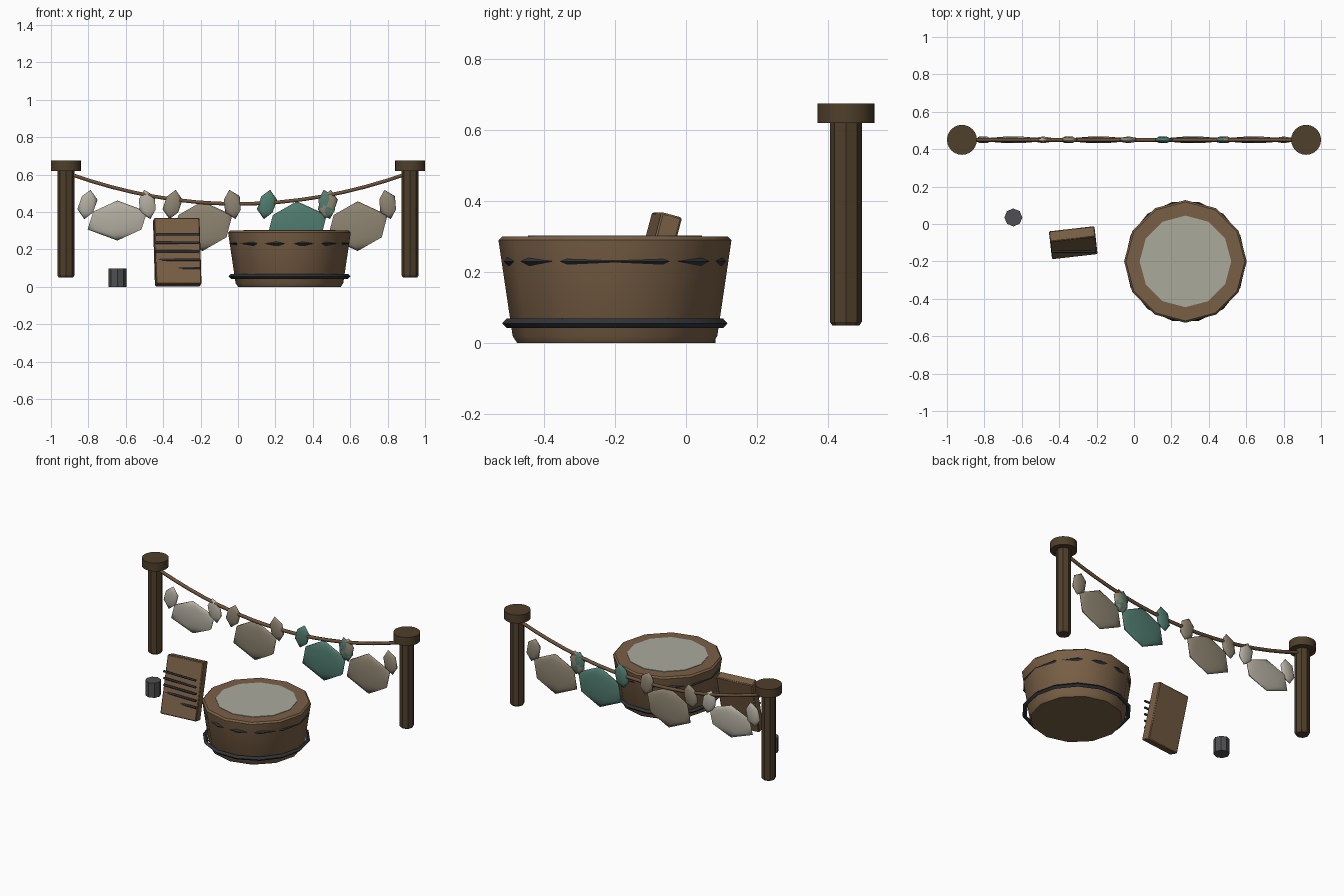
import bpy, math
from math import sin, cos, pi, radians
from mathutils import Vector

if "Cube" in bpy.data.objects:
    bpy.data.objects.remove(bpy.data.objects["Cube"])


def material(name, r, g, b):
    m = bpy.data.materials.new(name)
    m.use_nodes = True
    m.diffuse_color = (r, g, b, 1)
    m.node_tree.nodes["Principled BSDF"].inputs["Base Color"].default_value = (r, g, b, 1)
    return m


wood = material("tub wood", .19, .115, .06)
dark_wood = material("post wood", .078, .05, .024)
rope_brown = material("rope brown", .15, .085, .045)
iron = material("dark iron", .03, .034, .04)
grey = material("bucket grey", .08, .08, .085)
water_grey = material("water", .41, .40, .335)
pale = material("pale cloth", .46, .43, .36)
khaki = material("khaki cloth", .27, .23, .165)
teal = material("teal cloth", .08, .20, .16)


def finish(ob, name, mat, angle=40):
    ob.name = name
    ob.data.materials.append(mat)
    bpy.ops.object.select_all(action='DESELECT')
    ob.select_set(True)
    bpy.context.view_layer.objects.active = ob
    bpy.ops.object.shade_smooth_by_angle(angle=radians(angle))
    return ob


def lathe(name, profile, sides, centre, mat, angle=40):
    """Closed solid turned from (radius, height) points, bottom to top."""
    verts, faces = [], []
    for r, z in profile:
        for i in range(sides):
            a = 2 * pi * i / sides
            verts.append((r * cos(a), r * sin(a), z))
    for k in range(len(profile) - 1):
        for i in range(sides):
            j = (i + 1) % sides
            low, up = k * sides, (k + 1) * sides
            faces.append((low + i, low + j, up + j, up + i))
    faces.append(tuple(reversed(range(sides))))
    faces.append(tuple(range(len(verts) - sides, len(verts))))
    me = bpy.data.meshes.new(name)
    me.from_pydata(verts, [], faces)
    ob = bpy.data.objects.new(name, me)
    ob.location = centre
    bpy.context.collection.objects.link(ob)
    return finish(ob, name, mat, angle)


# Posts with round caps
for side, label in ((-1, "right"), (1, "left")):
    spot = (side * .92, .45, 0)
    lathe(label + "_post", [(.038, .05), (.045, .06), (.045, .63)], 8, spot, dark_wood, 30)
    lathe(label + "_post_cap", [(.08, .62), (.08, .675)], 24, spot, dark_wood)

# Sagging clothesline
curve = bpy.data.curves.new("clothesline", 'CURVE')
curve.dimensions = '3D'
curve.bevel_depth = .011
curve.bevel_resolution = 1
spline = curve.splines.new('POLY')
steps = 16
spline.points.add(steps)
for i, p in enumerate(spline.points):
    t = 2 * i / steps - 1
    p.co = (.9 * t, .45, .443 + .16 * t * t, 1)
line = bpy.data.objects.new("clothesline", curve)
line.data.materials.append(rope_brown)
bpy.context.collection.objects.link(line)


# Hanging cloths: a flattened body with two gathered corners
def blob(name, centre, size, tilt, mat):
    bpy.ops.mesh.primitive_ico_sphere_add(subdivisions=1, radius=1, location=centre,
                                          rotation=(0, tilt, 0))
    ob = bpy.context.object
    ob.scale = size
    finish(ob, name, mat, 60)


cloths = [("pale_cloth", -.645, .354, .107, pale), ("first_khaki_cloth", -.19, .324, .133, khaki),
          ("teal_cloth", .315, .324, .133, teal), ("second_khaki_cloth", .64, .324, .133, khaki)]
for name, x, z, height, mat in cloths:
    blob(name, (x, .45, z), (.178, .02, height), 0, mat)
    for side in (-1, 1):
        blob(name + ("_left_corner" if side > 0 else "_right_corner"),
             (x + side * .16, .45, .44), (.053, .02, .08), -side * radians(12), mat)

# Wash tub
tub = Vector((.275, -.2, 0))
lathe("tub", [(.275, 0), (.288, .02), (.328, .29), (.318, .3)], 12, tub, wood)
lathe("tub_water", [(.245, .295), (.245, .303)], 12, tub, water_grey)
for name, z, radius, tube in (("upper_band", .23, .309, .0125), ("lower_band", .056, .312, .0135)):
    bpy.ops.mesh.primitive_torus_add(major_segments=14, minor_segments=4, major_radius=radius,
                                     minor_radius=tube, location=tub + Vector((0, 0, z)))
    finish(bpy.context.object, name, iron)

# Leaning washboard
bpy.ops.mesh.primitive_cube_add(size=1, location=(-.325, -.1, .185),
                                rotation=(radians(-15), 0, radians(6.5)))
board = bpy.context.object
board.scale = (.245, .06, .365)
bpy.ops.object.transform_apply(location=False, rotation=False, scale=True)
bevel = board.modifiers.new("soft edges", 'BEVEL')
bevel.width = .005
bevel.segments = 1
finish(board, "washboard", wood, 30)

# Washboard rungs
for i in range(5):
    bpy.ops.mesh.primitive_cylinder_add(vertices=6, radius=.007, depth=.235,
                                        location=(-.323, -.147, .1 + .045 * i),
                                        rotation=(0, pi / 2, 0))
    finish(bpy.context.object, "washboard_rung_%d" % (i + 1), iron, 70)

# Small bucket
lathe("small_bucket", [(.048, 0), (.048, .097)], 8, (-.645, .035, 0), grey, 30)
